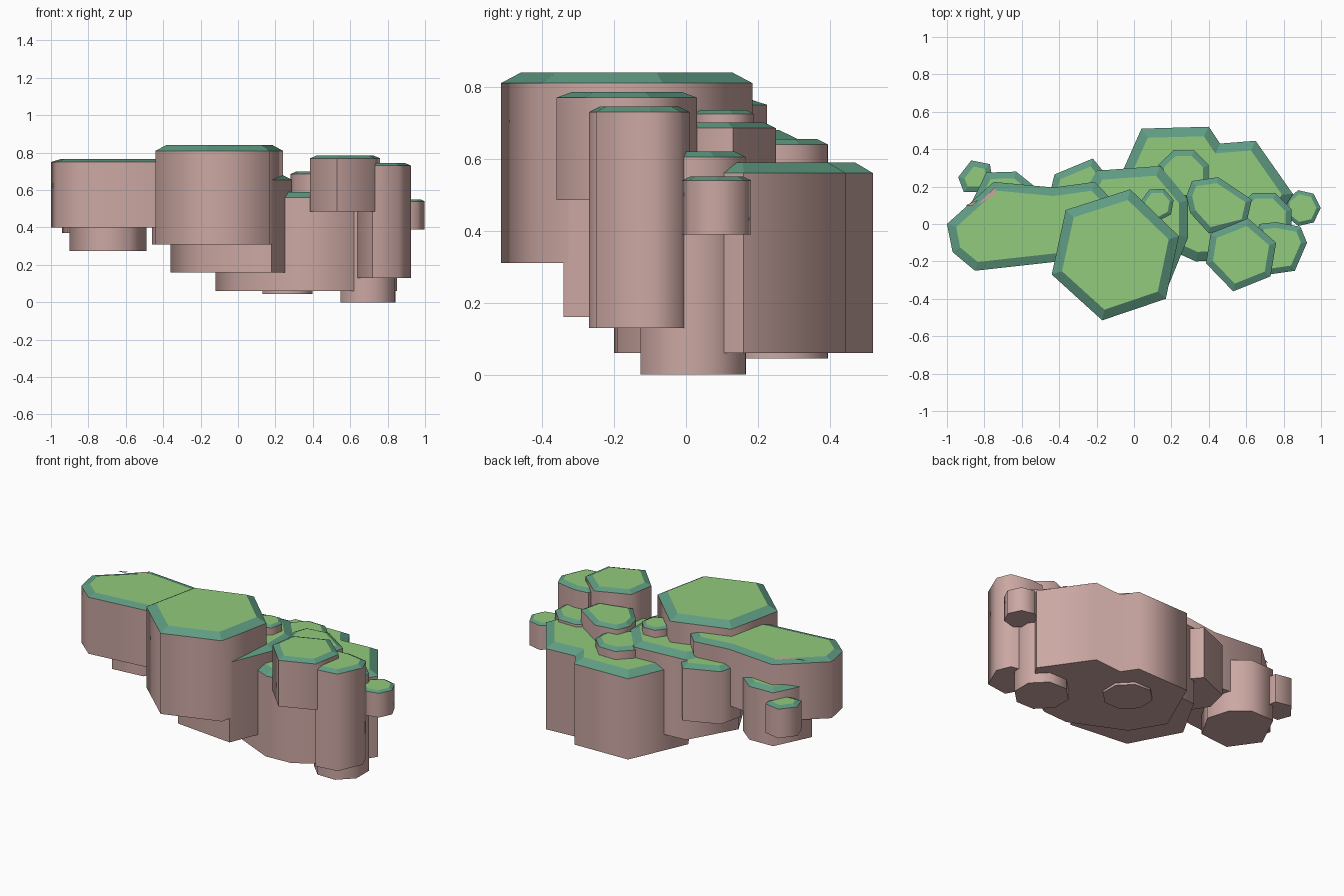
import bpy
import bmesh
from math import cos, sin, radians

default_cube = bpy.data.objects.get("Cube")
if default_cube:
    bpy.data.objects.remove(default_cube, do_unlink=True)


def make_material(name, rgb):
    material = bpy.data.materials.new(name)
    material.use_nodes = True
    colour = (*rgb, 1.0)
    material.diffuse_color = colour
    material.node_tree.nodes["Principled BSDF"].inputs["Base Color"].default_value = colour
    return material


ROCK, RIM, GRASS = range(3)
materials = [
    make_material("rosy rock", (.60, .39, .365)),
    make_material("dark green rim", (.115, .33, .225)),
    make_material("light green grass", (.285, .60, .20)),
]


def ring(x, y, radius, sides=7, turn=0):
    """Regular outline for the small columns."""
    angles = [radians(turn + 360 * i / sides) for i in range(sides)]
    return [(x + radius * cos(a), y + radius * sin(a)) for a in angles]


def column(name, outline, bottom, top, rim_height=.015, rim_width=.03):
    """Rock prism with a chamfered rim and a flat grassy cap."""
    bm = bmesh.new()
    shoulder = top - rim_height
    base = bm.faces.new([bm.verts.new((x, y, bottom)) for x, y in outline])
    base.normal_update()
    if base.normal.z > 0:
        base.normal_flip()
    grown = bmesh.ops.extrude_face_region(bm, geom=[base], use_keep_orig=True)["geom"]
    cap = next(g for g in grown if isinstance(g, bmesh.types.BMFace))
    for vert in cap.verts:
        vert.co.z = shoulder
    bmesh.ops.recalc_face_normals(bm, faces=bm.faces[:])
    rims = bmesh.ops.inset_region(bm, faces=[cap], thickness=rim_width,
                                  use_even_offset=True, use_boundary=True)["faces"]
    for vert in cap.verts:
        vert.co.z = top
    bm.normal_update()
    # Walls are rounded by shading, rim and cap stay faceted
    for face in bm.faces:
        face.smooth = abs(face.normal.z) < .1
        face.material_index = ROCK
    for face in rims:
        face.material_index = RIM
    cap.material_index = GRASS
    for edge in bm.edges:
        edge.smooth = (all(f.smooth for f in edge.link_faces)
                       and edge.calc_face_angle(0) < radians(65))
    mesh = bpy.data.meshes.new(name)
    bm.to_mesh(mesh)
    bm.free()
    for material in materials:
        mesh.materials.append(material)
    obj = bpy.data.objects.new(name, mesh)
    bpy.context.collection.objects.link(obj)
    return obj


# Large plateaus
column("front_plateau",
       [(-.02, .185), (.24, -.065), (.17, -.4), (-.17, -.515), (-.44, -.27), (-.365, .075)],
       .31, .84, .03, .05)
column("right_plateau",
       [(-1, 0), (-.97, -.15), (-.85, -.25), (-.4, -.2), (-.1, -.12), (-.05, .06),
        (-.21, .225), (-.43, .195), (-.75, .225)],
       .4, .765, .015, .045)
column("back_plateau",
       [(.04, .51), (.4, .52), (.46, .43), (.65, .445), (.85, .16), (.72, -.05),
        (.5, -.19), (.33, -.2), (0, -.05), (-.12, .15)],
       .06, .59, .03, .05)
column("middle_plateau",
       [(-.2, .285), (.14, .31), (.29, .13), (.29, -.07), (.18, -.34), (-.2, -.3), (-.36, 0)],
       .16, .68, .025, .05)

# Columns on the model's left
column("left_ledge",
       [(.28, .15), (.31, .23), (.45, .25), (.63, .13), (.6, 0), (.4, -.05), (.3, .06)],
       .2, .7)
column("left_front_column",
       [(.41, -.05), (.61, .03), (.76, -.1), (.73, -.28), (.53, -.36), (.385, -.21)],
       .485, .785, .015, .035)
column("left_tall_column",
       [(.76, .01), (.89, -.015), (.925, -.1), (.86, -.25), (.72, -.27), (.64, -.13), (.67, 0)],
       .13, .745)
column("left_foot_column", ring(.695, .02, .158, 8, 22), 0, .62)
column("left_small_column", ring(.9, .085, .098, 7, 0), .39, .55, .01, .02)

# Columns at the back
column("back_round_column", ring(.265, .26, .145, 8, 22), .045, .655)
column("back_small_column", ring(.125, .105, .09, 7, 15), .35, .735, .01, .02)
column("back_right_column",
       [(-.425, .265), (-.22, .35), (-.155, .27), (-.18, .08), (-.4, .03), (-.46, .12)],
       .31, .655, .02, .035)

# Columns on the model's right
column("right_under_column",
       [(-.79, .275), (-.63, .28), (-.53, .2), (-.49, .06), (-.58, -.1), (-.78, -.12), (-.9, .05)],
       .275, .625, .02, .035)
column("right_small_column",
       [(-.94, .25), (-.87, .34), (-.77, .32), (-.755, .23), (-.81, .17), (-.91, .17)],
       .37, .56, .01, .03)


# Bare rock chips on the right plateau's rim
def chip(name, corners):
    mesh = bpy.data.meshes.new(name)
    mesh.from_pydata([(x, y, .767) for x, y in corners], [], [range(len(corners))])
    mesh.materials.append(materials[ROCK])
    bpy.context.collection.objects.link(bpy.data.objects.new(name, mesh))


chip("rock_chip_outer", [(-.9, .1), (-.86, .1), (-.83, .13)])
chip("rock_chip_inner", [(-.84, .1), (-.74, .16), (-.74, .2)])
